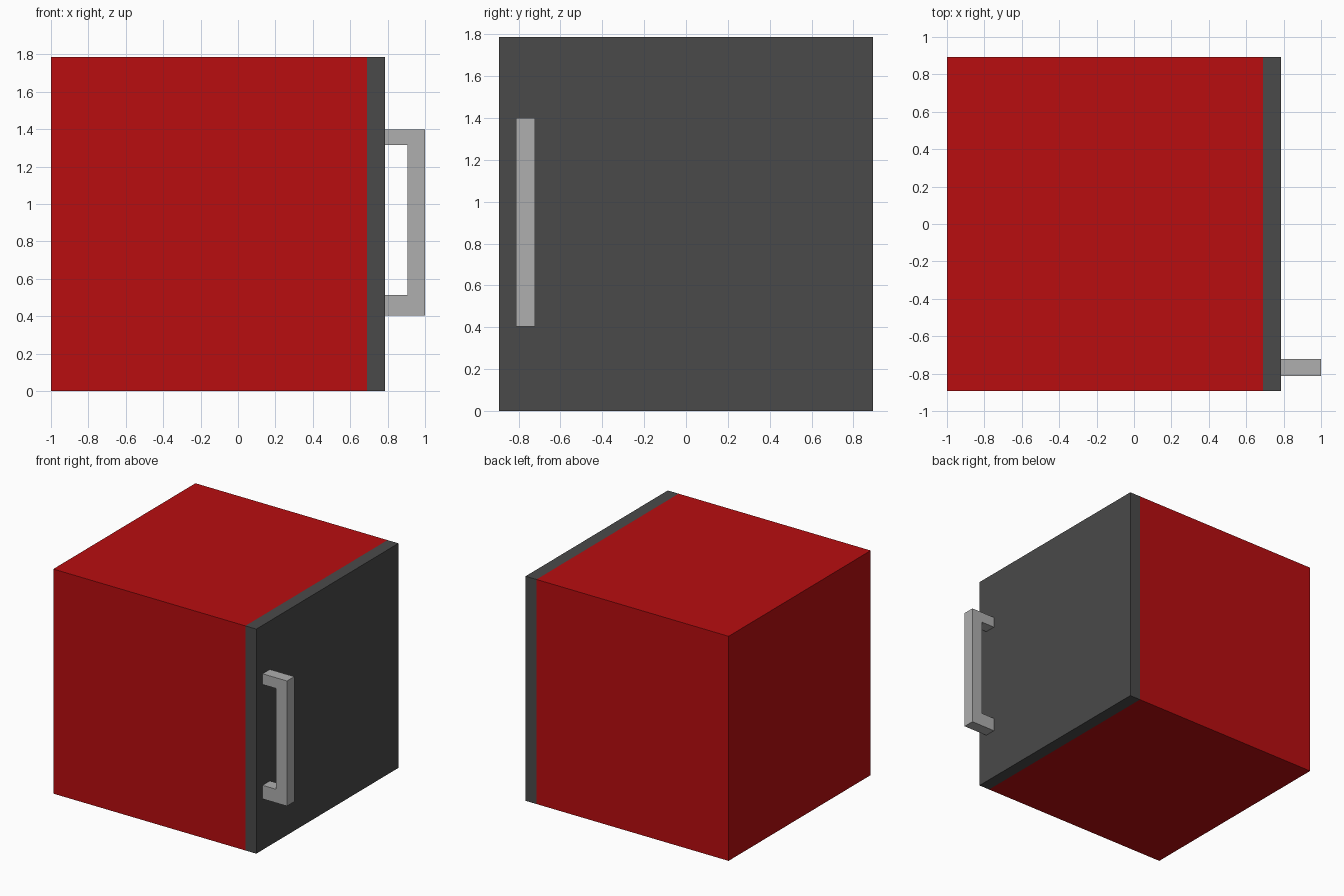
import bpy, bmesh

if "Cube" in bpy.data.objects:
    bpy.data.objects.remove(bpy.data.objects["Cube"])


def material(name, rgb):
    mat = bpy.data.materials.new(name)
    mat.diffuse_color = (*rgb, 1)
    mat.use_nodes = True
    mat.node_tree.nodes["Principled BSDF"].inputs["Base Color"].default_value = mat.diffuse_color
    return mat


def finish(name, bm, mat=None):
    bmesh.ops.recalc_face_normals(bm, faces=bm.faces)
    mesh = bpy.data.meshes.new(name)
    bm.to_mesh(mesh)
    bm.free()
    if mat:
        mesh.materials.append(mat)
    obj = bpy.data.objects.new(name, mesh)
    bpy.context.collection.objects.link(obj)
    return obj


def box(name, lo, hi, mat):
    bm = bmesh.new()
    bmesh.ops.create_cube(bm, size=1)
    for v in bm.verts:
        v.co = [(a + b) / 2 + c * (b - a) for a, b, c in zip(lo, hi, v.co)]
    return finish(name, bm, mat)


def extrude_y(name, profile, y0, y1, mat=None):
    bm = bmesh.new()
    face = bm.faces.new([bm.verts.new((x, y0, z)) for x, z in profile])
    out = bmesh.ops.extrude_face_region(bm, geom=[face], use_keep_orig=True)
    for v in out["geom"]:
        if isinstance(v, bmesh.types.BMVert):
            v.co.y = y1
    return finish(name, bm, mat)


HALF, TOP = 0.893, 1.786
SEAM, DOOR = 0.69, 0.786

red = material("red", (0.48, 0.004, 0.005))
dark = material("dark_grey", (0.068, 0.068, 0.068))
steel = material("light_grey", (0.43, 0.43, 0.43))

# Cabinet and door
box("cabinet", (-1, -HALF, 0), (SEAM, HALF, TOP), red)
box("door", (SEAM, -HALF, 0), (DOOR, HALF, TOP), dark)

# C-shaped bar handle on the door
handle = [(DOOR, 0.405), (1, 0.405), (1, 1.40), (DOOR, 1.40),
          (DOOR, 1.315), (0.905, 1.315), (0.905, 0.513), (DOOR, 0.513)]
extrude_y("door_handle", handle, -0.813, -0.721, steel)
